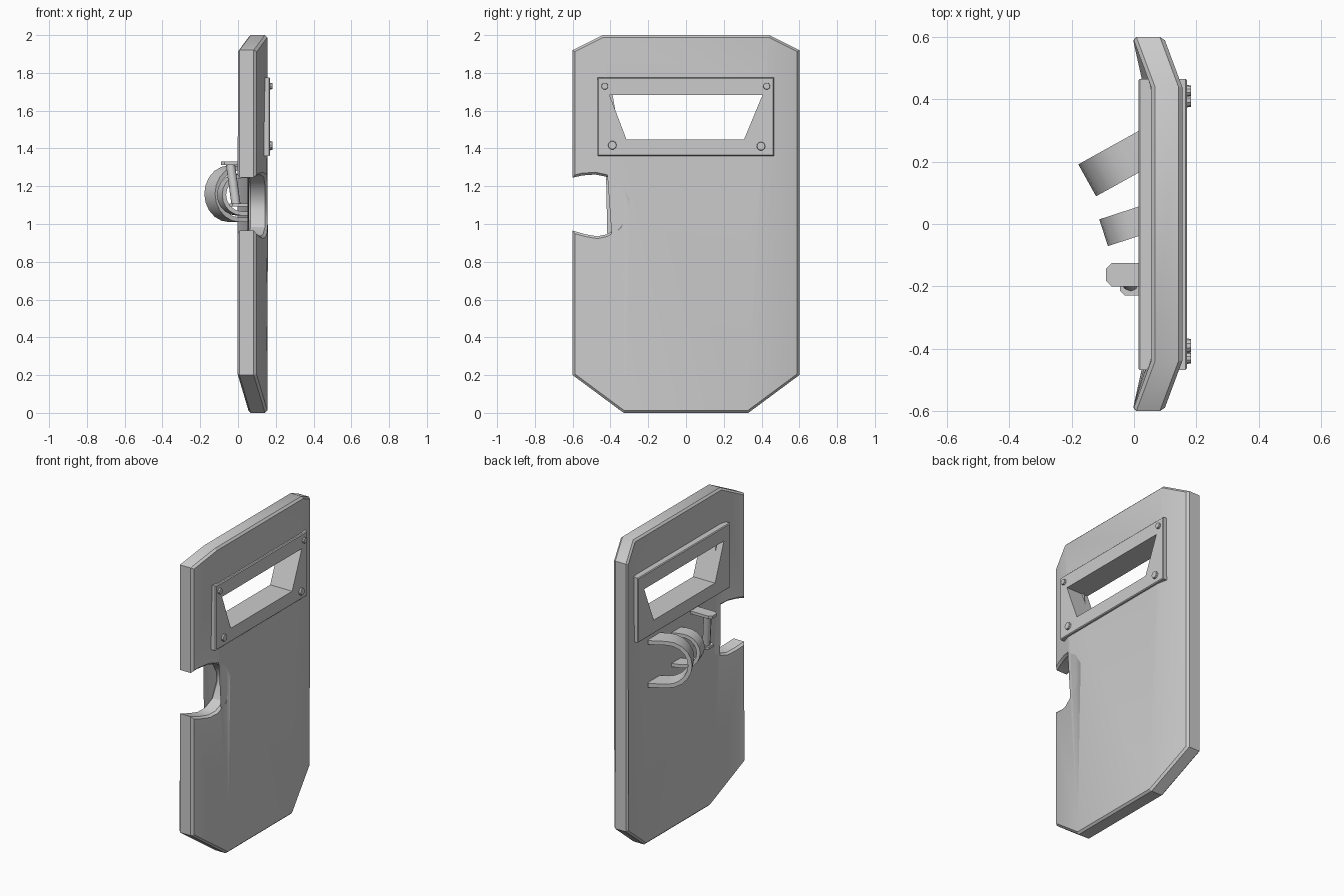
import bpy, bmesh
from math import radians, sin, cos, pi
from mathutils import Vector, Matrix

if "Cube" in bpy.data.objects:
    bpy.data.objects.remove(bpy.data.objects["Cube"])


def finish(bm, name, angle=30):
    bmesh.ops.recalc_face_normals(bm, faces=bm.faces)
    me = bpy.data.meshes.new(name)
    bm.to_mesh(me)
    bm.free()
    ob = bpy.data.objects.new(name, me)
    bpy.context.collection.objects.link(ob)
    bpy.ops.object.select_all(action='DESELECT')
    ob.select_set(True)
    bpy.context.view_layer.objects.active = ob
    bpy.ops.object.shade_smooth_by_angle(angle=radians(angle))
    return ob


def slab(name, polys, depth_at, thick, bevel, angle=30):
    """Extrude a set of (y, z) polygons along x and chamfer the outer rim."""
    bm = bmesh.new()
    verts = {}
    for poly in polys:
        for p in poly:
            if p not in verts:
                verts[p] = bm.verts.new((depth_at(*p), *p))
        bm.faces.new([verts[p] for p in poly])
    res = bmesh.ops.extrude_face_region(bm, geom=bm.faces[:])
    new = [g for g in res['geom'] if isinstance(g, bmesh.types.BMVert)]
    bmesh.ops.translate(bm, verts=new, vec=(thick, 0, 0))
    bmesh.ops.recalc_face_normals(bm, faces=bm.faces)
    rim = []
    for e in bm.edges:
        caps = [abs(f.normal.x) > 0.6 for f in e.link_faces]
        mid = (e.verts[0].co + e.verts[1].co) / 2
        in_window = abs(mid.y) < 0.43 and 1.4 < mid.z < 1.72
        if sum(caps) == 1 and not in_window:
            rim.append(e)
    bmesh.ops.bevel(bm, geom=rim, offset=bevel, segments=1, affect='EDGES')
    return finish(bm, name, angle)


def ring(outer, inner):
    n = len(outer)
    return [[outer[i], outer[(i + 1) % n], inner[(i + 1) % n], inner[i]] for i in range(n)]


# Shield plate: flat centre, two swept-back wings, notch in the -y wing
def plate_depth(y, z):
    b = 0.33 + 0.055 * z
    return 0.055 - 0.06 * max(0, (abs(y) - b) / (0.6 - b))


centre = [(-0.44, 2.0), (0.44, 2.0), (0.33, 0.0), (-0.33, 0.0)]
hole = [(-0.415, 1.69), (0.415, 1.69), (0.315, 1.44), (-0.325, 1.44)]
wing = [(0.44, 2.0), (0.6, 1.92), (0.6, 0.2), (0.33, 0.0)]
notch = [(-0.6, 0.965), (-0.53, 0.945), (-0.47, 0.935), (-0.42, 0.945), (-0.355, 0.985),
         (-0.31, 1.07), (-0.31, 1.13), (-0.35, 1.2), (-0.42, 1.25), (-0.48, 1.262),
         (-0.55, 1.257), (-0.6, 1.245)]
# the notch crosses the bend slightly, so the wing is split into strips around it
left_wing = [(-0.44, 2.0), (-0.33, 0.0), (-0.6, 0.2)] + notch + [(-0.6, 1.92)]
slab("shield_plate", ring(centre, hole) + [wing, left_wing], plate_depth, 0.1, 0.012)

# Window frame passing through the plate
outer = [(-0.468, 1.775), (0.465, 1.775), (0.465, 1.36), (-0.468, 1.36)]
inner = [(-0.405, 1.683), (0.405, 1.683), (0.307, 1.447), (-0.315, 1.447)]
slab("window_frame", ring(outer, inner), lambda y, z: 0.014, 0.156, 0.005)

# Frame rivets
for i, (y, z, r) in enumerate([(-0.43, 1.73, 0.02), (0.427, 1.73, 0.02),
                               (0.397, 1.412, 0.025), (-0.39, 1.417, 0.025)]):
    bm = bmesh.new()
    m = Matrix.Translation((0.17, y, z)) @ Matrix.Rotation(pi / 2, 4, 'Y')
    bmesh.ops.create_cone(bm, cap_ends=True, segments=10, radius1=r, radius2=r * 0.85,
                          depth=0.024, matrix=m)
    finish(bm, f"rivet_{i + 1}")


# Arm straps: U-shaped bands, turned about z
def strap(name, tip, tilt, width, length, radius, thick, zc):
    a = radians(tilt)
    out = Vector((-cos(a), -sin(a), 0))
    axis = Vector((sin(a), -cos(a), 0))
    base = Vector((tip[0], tip[1], zc)) - out * length
    arc = [-pi / 2 + pi * i / 10 for i in range(11)]
    bm = bmesh.new()
    rows = []

    def section(u0, z0, u1, z1):
        rows.append([bm.verts.new(base + out * u + axis * w + Vector((0, 0, z)))
                     for u, z, w in ((u0, z0, -width / 2), (u0, z0, width / 2),
                                     (u1, z1, width / 2), (u1, z1, -width / 2))])

    r2, c = radius - thick, length - radius
    section(0, -radius, 0, -r2)
    for t in arc:
        section(c + radius * cos(t), radius * sin(t), c + r2 * cos(t), r2 * sin(t))
    section(0, radius, 0, r2)
    for p, q in zip(rows, rows[1:]):
        for k in range(4):
            bm.faces.new((p[k], p[(k + 1) % 4], q[(k + 1) % 4], q[k]))
    bm.faces.new(rows[0])
    bm.faces.new(rows[-1])
    finish(bm, name)


strap("forearm_strap", (-0.15, 0.14), 29, 0.117, 0.26, 0.15, 0.025, 1.16)
strap("wrist_strap", (-0.0975, -0.028), 18, 0.09, 0.18, 0.11, 0.022, 1.155)


# Hand grip: two chamfered brackets and a leaning bar
def bracket(name, x0, y0, y1, z, t, c):
    pts = [(0.08, y0), (0.08, y1), (x0 + c, y1), (x0, y1 - c), (x0, y0 + c), (x0 + c, y0)]
    bm = bmesh.new()
    f = bm.faces.new([bm.verts.new((x, y, z)) for x, y in pts])
    res = bmesh.ops.extrude_face_region(bm, geom=[f])
    bmesh.ops.translate(bm, vec=(0, 0, t),
                        verts=[g for g in res['geom'] if isinstance(g, bmesh.types.BMVert)])
    finish(bm, name)


bracket("grip_top_bracket", -0.09, -0.2, -0.125, 1.312, 0.018, 0.018)
bracket("grip_bottom_bracket", -0.045, -0.23, -0.155, 1.092, 0.016, 0.016)

top, bottom = Vector((-0.04, -0.163, 1.316)), Vector((-0.01, -0.192, 1.1))
d = top - bottom
bm = bmesh.new()
bmesh.ops.create_cone(bm, cap_ends=True, segments=8, radius1=0.024, radius2=0.024, depth=d.length,
                      matrix=Matrix.Translation((top + bottom) / 2)
                      @ d.to_track_quat('Z', 'Y').to_matrix().to_4x4())
finish(bm, "grip_bar", 50)
